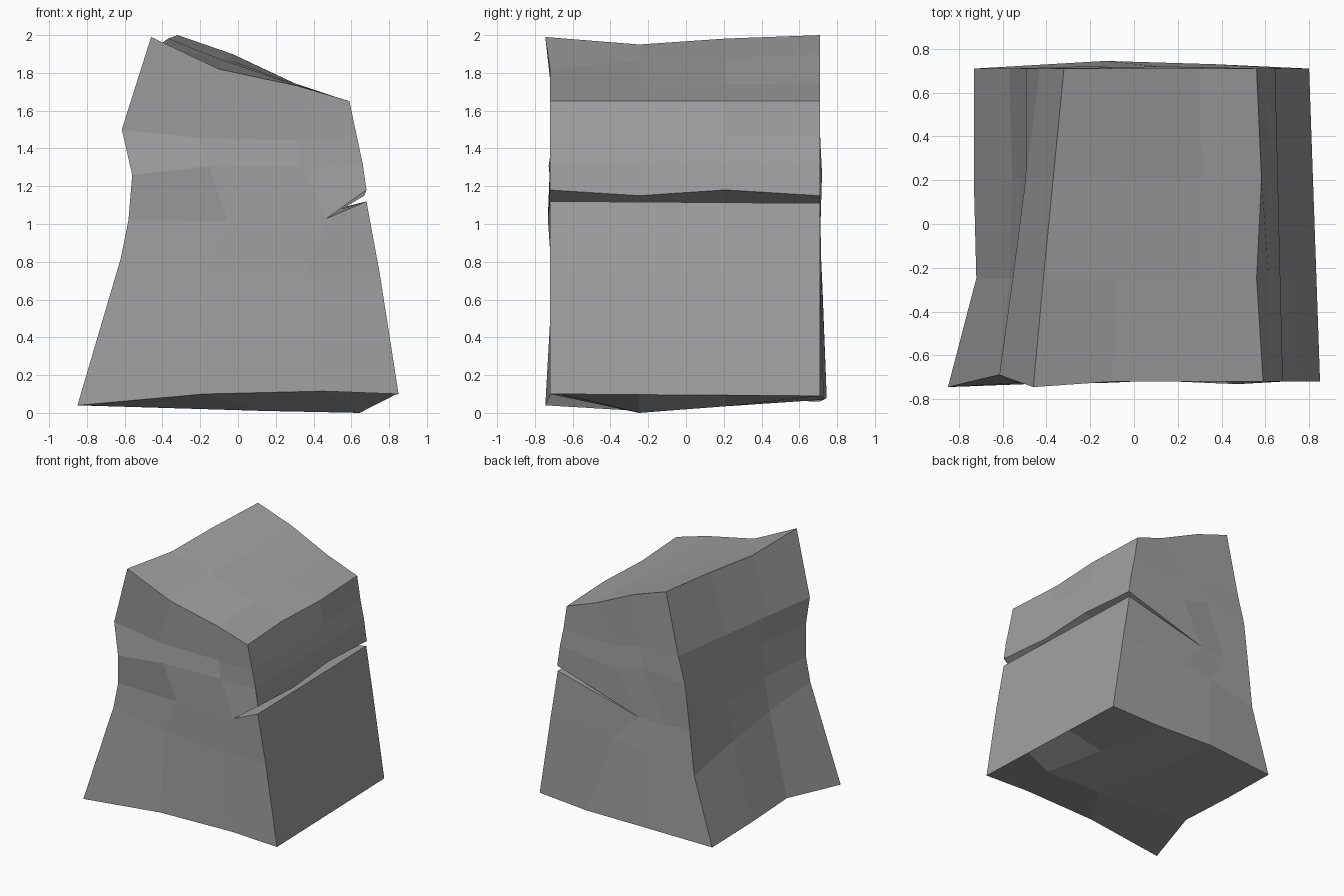
import bpy, bmesh, random
from mathutils import Vector

if "Cube" in bpy.data.objects:
    bpy.data.objects.remove(bpy.data.objects["Cube"])

random.seed(4)

# Front and back outlines: bottom row, top row (left to right), side edges (bottom to top), crack lips
FRONT = dict(y=-0.72,
    bottom=[(-.85, .04), (-.18, .10), (.45, .115), (.85, .10)],
    top=[(-.46, 1.99), (-.1, 1.82), (.32, 1.73), (.59, 1.65)],
    left=[(-.62, .82), (-.58, 1.02), (-.56, 1.26), (-.615, 1.5)],
    right=[(.75, .74), (.68, 1.12), (.66, 1.32), (.63, 1.46)],
    tip=(.47, 1.03), upper=(.68, 1.18))
BACK = dict(y=0.71,
    bottom=[(-.73, .06), (-.13, .08), (.37, .07), (.80, .09)],
    top=[(-.32, 2.0), (-.03, 1.9), (.3, 1.745), (.56, 1.65)],
    left=[(-.57, .59), (-.53, .95), (-.49, 1.29), (-.43, 1.51)],
    right=[(.70, .74), (.64, 1.11), (.62, 1.32), (.59, 1.46)],
    tip=(-.08, .93), upper=(.645, 1.15))


def section(s):
    """Grid of named points for one end: (row, col), plus the upper crack lip."""
    pts = {}
    for c in range(4):
        pts[0, c], pts[5, c] = s['bottom'][c], s['top'][c]
    for r in range(1, 5):
        a, b = Vector(s['left'][r - 1]), Vector(s['right'][r - 1])
        for c in range(4):
            pts[r, c] = a.lerp(b, c / 3)
    tip = Vector(s['tip'])
    pts[2, 2] = tip
    pts[2, 1] = Vector(s['left'][1]).lerp(tip, .5)
    for r in (1, 3, 4):
        pts[r, 2] = Vector(pts[r, 2]).lerp(Vector((tip.x, pts[r, 2][1])), .4)
    pts['lip'] = s['upper']
    return {k: Vector((p[0], s['y'], p[1])) for k, p in pts.items()}


front, back = section(FRONT), section(BACK)

# Closed loop around a section, going in and out of the crack
ring = ([(0, c) for c in range(4)] + [(1, 3), (2, 3), (2, 2), 'lip', (3, 3), (4, 3)]
        + [(5, c) for c in (3, 2, 1, 0)] + [(r, 0) for r in (4, 3, 2, 1)])

# Middle sections with chipped edges
mid = []
for i, t in enumerate((.33, .65)):
    m = {k: front[k].lerp(back[k], t) for k in ring}
    m[5, 0].z -= (.043, .015)[i]
    m[5, 1].z += (.02, .0)[i]
    m[5, 3].x += (-.02, .012)[i]
    m['lip'].z += (-.02, .02)[i]
    m[0, 0].x += (.09, .04)[i]
    m[0, 0].z += (.04, .02)[i]
    m[0, 1].z -= (.083, .04)[i]
    m[0, 2].z = (.0, .035)[i]
    m[0, 1].x += .3 - .2 * i
    m[0, 2].x += .22 - .12 * i
    for r in (1, 2, 3):
        m[r, 0].x += (.035, .03)[i]
    mid.append(m)

# Uneven front and back faces
for sec, sign in ((front, -1), (back, 1)):
    for k in sec:
        if k != 'lip' and k[0] in (1, 2, 3, 4) and k[1] in (1, 2):
            sec[k].y += random.uniform(-.025, .015) * sign
            sec[k].z += random.uniform(-.05, .05) if k != (2, 2) else 0
front[0, 0].y = front[5, 0].y = -.745
front[1, 0].y = front[2, 0].y = front[4, 0].y = -.69
back[0, 1].y, back[0, 2].y = .745, .73

# Cracked rock mesh
bm = bmesh.new()
secs = [{k: bm.verts.new(p) for k, p in s.items()} for s in (front, *mid, back)]
n = len(ring)
for a, b in zip(secs, secs[1:]):
    for i in range(n):
        p, q = ring[i], ring[(i + 1) % n]
        bm.faces.new((a[p], b[p], b[q], a[q]))
for s in (secs[0], secs[-1]):
    for r in range(5):
        for c in range(3):
            low_right = 'lip' if (r, c) == (2, 2) else (r, c + 1)
            bm.faces.new([s[k] for k in ((r, c), low_right, (r + 1, c + 1), (r + 1, c))])
bmesh.ops.recalc_face_normals(bm, faces=bm.faces[:])

mesh = bpy.data.meshes.new("cracked_rock")
bm.to_mesh(mesh)
bm.free()
rock = bpy.data.objects.new("cracked_rock", mesh)
bpy.context.collection.objects.link(rock)

# Dark stone colour
stone = bpy.data.materials.new("dark_stone")
stone.diffuse_color = (.35, .35, .35, 1)
stone.use_nodes = True
stone.node_tree.nodes["Principled BSDF"].inputs["Base Color"].default_value = stone.diffuse_color
mesh.materials.append(stone)
